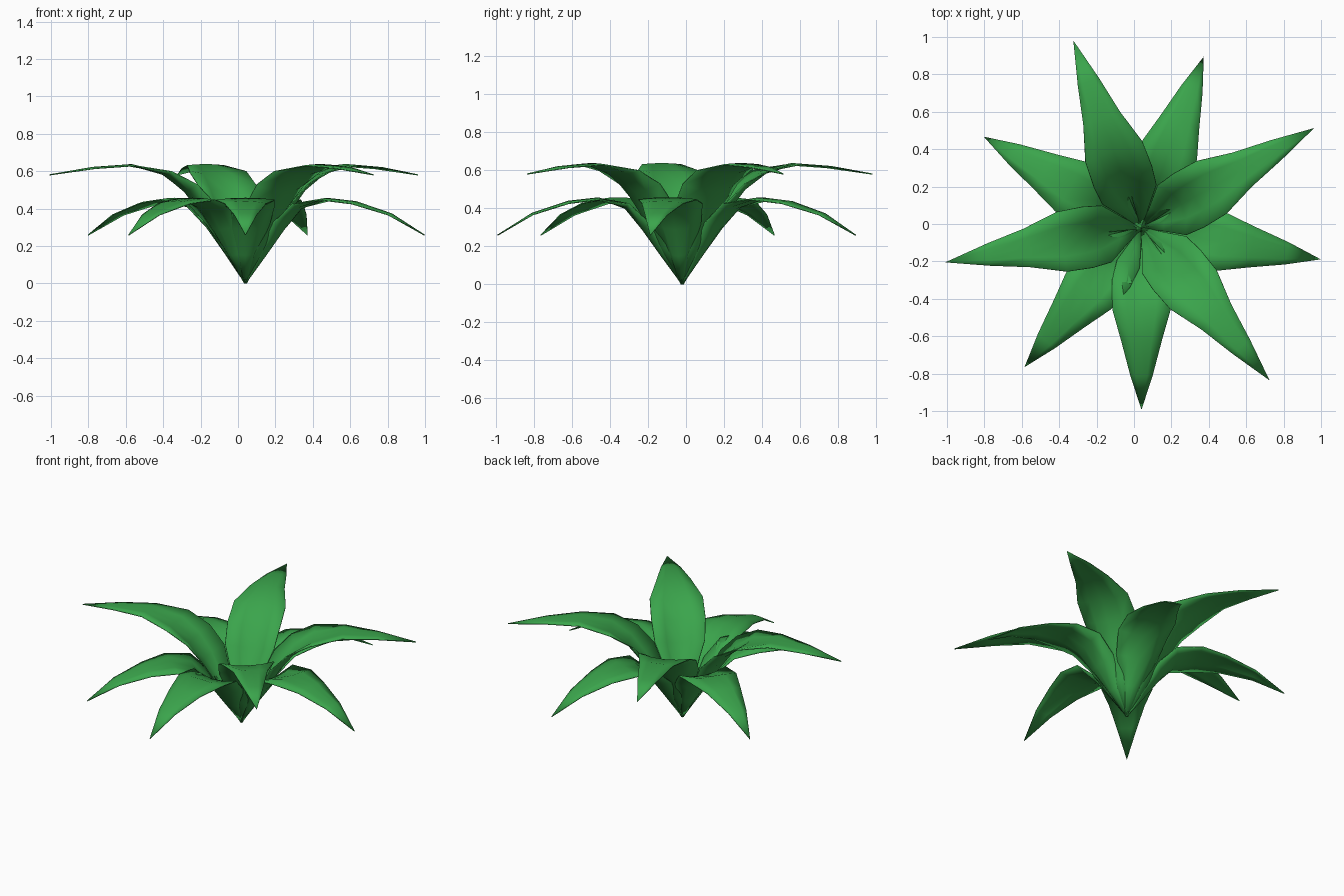
import bpy, bmesh, math
from mathutils import Vector

cube = bpy.data.objects.get("Cube")
if cube:
    bpy.data.objects.remove(cube, do_unlink=True)

# One leaf green
green = bpy.data.materials.new("leaf_green")
green.use_nodes = True
color = (0.043, 0.375, 0.072, 1)
green.diffuse_color = color
green.node_tree.nodes["Principled BSDF"].inputs["Base Color"].default_value = color

# Leaf stations: distance out, height, half width, how far the edges lift
UPPER = [(0, 0, .006, 0), (.13, .19, .075, .045), (.25, .38, .153, .075),
         (.33, .49, .165, .055), (.44, .58, .162, .02), (.62, .635, .105, -.006),
         (.83, .62, .06, -.006), (1.065, .58, 0, 0)]
LOWER = [(0, 0, .006, 0), (.11, .15, .065, .035), (.21, .29, .13, .05),
         (.3, .40, .158, .03), (.44, .455, .155, -.01), (.6, .437, .11, -.012),
         (.79, .373, .06, -.008), (.972, .258, 0, 0)]
ACROSS = (-1, -.5, 0, .5, 1)
CROWN = Vector((.04, -.02, 0))


def leaf(name, stations, degrees):
    """Curved, channelled blade growing out from the crown."""
    bm = bmesh.new()
    a = math.radians(degrees)
    out, side = Vector((math.cos(a), math.sin(a), 0)), Vector((-math.sin(a), math.cos(a), 0))
    rows = []
    for i, (r, z, w, lift) in enumerate(stations):
        before, after = stations[max(i - 1, 0)], stations[min(i + 1, len(stations) - 1)]
        run, rise = after[0] - before[0], after[1] - before[1]
        normal = (Vector((0, 0, run)) - out * rise).normalized()
        mid = CROWN + out * r + Vector((0, 0, z))
        if w == 0:
            rows.append([bm.verts.new(mid)])
        else:
            rows.append([bm.verts.new(mid + side * w * t + normal * lift * t * t) for t in ACROSS])
    # Skin the rows with the upper side facing out
    for low, high in zip(rows, rows[1:]):
        for j in range(len(ACROSS) - 1):
            if len(high) == 1:
                bm.faces.new((low[j], high[0], low[j + 1]))
            else:
                bm.faces.new((low[j], high[j], high[j + 1], low[j + 1]))
    bmesh.ops.reverse_faces(bm, faces=bm.faces[:])
    for f in bm.faces:
        f.smooth = True
    mesh = bpy.data.meshes.new(name)
    bm.to_mesh(mesh)
    bm.free()
    mesh.materials.append(green)
    blade = bpy.data.objects.new(name, mesh)
    bpy.context.collection.objects.link(blade)
    # Thin body with softly rounded rims
    body = blade.modifiers.new("thickness", 'SOLIDIFY')
    body.thickness = .006
    body.offset = 0


# Nine leaves around the crown, alternating low and high
for k in range(9):
    tier, stations = ("upper", UPPER) if k % 2 else ("lower", LOWER)
    leaf(f"{tier}_leaf_{k + 1}", stations, -90 + 40 * k)
